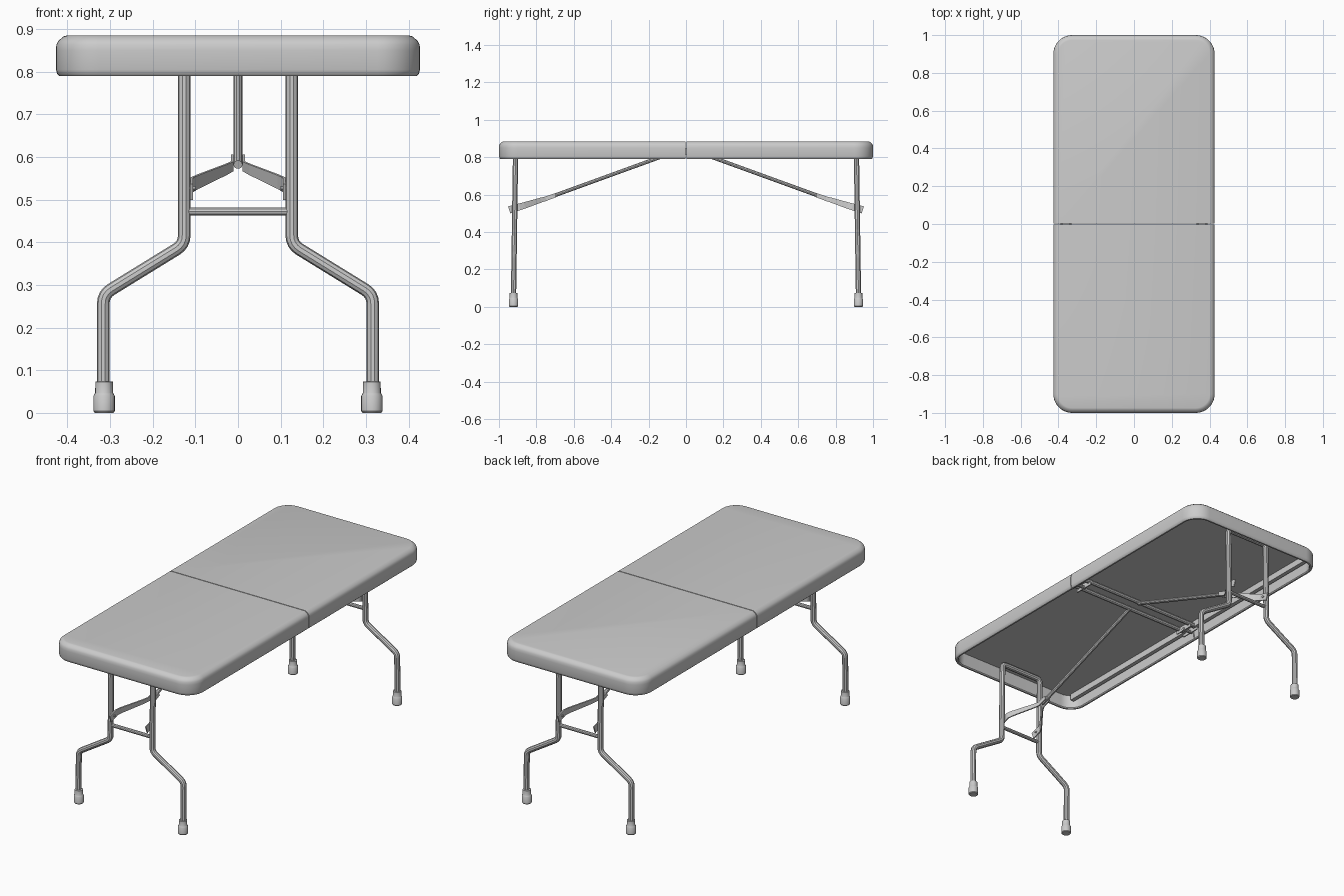
import bpy, bmesh, math
from mathutils import Vector

if "Cube" in bpy.data.objects:
    bpy.data.objects.remove(bpy.data.objects["Cube"])

W, L = 0.427, 1.0


def finish(ob, angle=35):
    bpy.ops.object.select_all(action='DESELECT')
    ob.select_set(True)
    bpy.context.view_layer.objects.active = ob
    bpy.ops.object.shade_smooth_by_angle(angle=math.radians(angle))
    return ob


def from_bm(name, bm):
    bmesh.ops.recalc_face_normals(bm, faces=bm.faces)
    me = bpy.data.meshes.new(name)
    bm.to_mesh(me)
    bm.free()
    ob = bpy.data.objects.new(name, me)
    bpy.context.collection.objects.link(ob)
    return ob


def fillet(pts, r):
    pts = [Vector(p) for p in pts]
    out = [pts[0]]
    for a, b, c in zip(pts, pts[1:], pts[2:]):
        p, q = b + (a - b).normalized() * r, b + (c - b).normalized() * r
        for i in range(5):
            t = i / 4
            out.append(p * (1 - t) ** 2 + b * 2 * t * (1 - t) + q * t * t)
    return out + [pts[-1]]


def tube(name, pts, r):
    cu = bpy.data.curves.new(name, 'CURVE')
    cu.dimensions = '3D'
    cu.bevel_depth, cu.bevel_resolution, cu.use_fill_caps = r, 3, True
    sp = cu.splines.new('POLY')
    sp.points.add(len(pts) - 1)
    for p, co in zip(sp.points, pts):
        p.co = (*co, 1)
    ob = bpy.data.objects.new(name, cu)
    bpy.context.collection.objects.link(ob)
    bpy.ops.object.select_all(action='DESELECT')
    ob.select_set(True)
    bpy.context.view_layer.objects.active = ob
    bpy.ops.object.convert(target='MESH')
    return finish(bpy.context.view_layer.objects.active)


def box(name, loc, size):
    bm = bmesh.new()
    bmesh.ops.create_cube(bm, size=1)
    for v in bm.verts:
        v.co = Vector([c * s + o for c, s, o in zip(v.co, size, loc)])
    return from_bm(name, bm)


def lathe(name, x, y, profile, n=20):
    bm = bmesh.new()
    rings = [[bm.verts.new((x + r * math.cos(2 * math.pi * i / n),
                            y + r * math.sin(2 * math.pi * i / n), z))
              for i in range(n)] for r, z in profile]
    for a, b in zip(rings, rings[1:]):
        for i in range(n):
            bm.faces.new((a[i], a[(i + 1) % n], b[(i + 1) % n], b[i]))
    bm.faces.new(rings[0])
    bm.faces.new(rings[-1])
    return finish(from_bm(name, bm))


def top_half(name, s):
    # hollow moulded shell: inset and height of each outline ring
    profile = [(0.026, 0.885), (0.018, 0.883), (0.006, 0.873), (0.001, 0.864),
               (0.0, 0.85), (0.0, 0.805), (0.003, 0.795), (0.008, 0.79),
               (0.016, 0.79), (0.02, 0.795), (0.022, 0.865)]
    bm = bmesh.new()
    rings = []
    for d, z in profile:
        r, n = 0.1 - d, 10
        arc = [(W - 0.1 + r * math.cos(a), L - 0.1 + r * math.sin(a))
               for a in [math.pi / 2 * i / n for i in range(n + 1)]]
        half = [(W - d, 0.002)] + arc
        pts = half + [(-x, y) for x, y in reversed(half)]
        rings.append([bm.verts.new((x, s * y, z)) for x, y in pts])
    for a, b in zip(rings, rings[1:]):
        for i in range(len(a) - 1):
            bm.faces.new((a[i], a[i + 1], b[i + 1], b[i]))
    bm.faces.new(rings[0])
    bm.faces.new(rings[-1])
    end = bm.faces.new([r[0] for r in rings] + [r[-1] for r in reversed(rings)])
    bmesh.ops.triangulate(bm, faces=[end])
    return finish(from_bm(name, bm))


def strap(name, pts, heights, n):
    # flat bar standing on edge, following the points
    bm = bmesh.new()
    rows = [[bm.verts.new(Vector(p) + n * h * k) for k in (-0.5, 0.5)]
            for p, h in zip(pts, heights)]
    for a, b in zip(rows, rows[1:]):
        bm.faces.new((a[0], b[0], b[1], a[1]))
    ob = from_bm(name, bm)
    m = ob.modifiers.new("thickness", 'SOLIDIFY')
    m.thickness, m.offset = 0.006, 0
    return ob


for s, end in ((-1, "front"), (1, "back")):
    top_half(end + "_tabletop", s)

    # underside rails and centre bar
    for x, side in ((-0.378, "left"), (0.378, "right")):
        box(f"{end}_{side}_rail", (x, s * 0.49, 0.848), (0.022, 0.92, 0.034))
    tube(end + "_centre_bar", [(-0.38, s * 0.04, 0.842), (0.38, s * 0.04, 0.842)], 0.012)

    # bent leg frame in one piece, with cross bar and feet
    def leg(x, z):
        return (x, s * (0.923 - 0.012 * z / 0.84), z)
    right = [leg(0.316, 0.03), leg(0.316, 0.278), leg(0.126, 0.395), leg(0.126, 0.846)]
    left = [(-x, y, z) for x, y, z in reversed(right)]
    tube(end + "_leg_frame", fillet(right + left, 0.022), 0.0148)
    tube(end + "_leg_cross_bar", [leg(-0.126, 0.472), leg(0.126, 0.472)], 0.010)
    for x, side in ((-0.314, "left"), (0.314, "right")):
        lathe(f"{end}_{side}_foot", x, s * 0.922,
              [(0.022, 0), (0.025, 0.004), (0.025, 0.04), (0.022, 0.045),
               (0.021, 0.047), (0.0205, 0.073), (0.018, 0.074)])

    # folding brace with two spreading straps
    tube(end + "_brace", [(0, s * 0.035, 0.838), (0, s * 0.74, 0.582)], 0.0105)
    n = Vector((0, s * 0.34, 0.94))
    for k, side in ((-1, "left"), (1, "right")):
        strap(f"{end}_{side}_brace_strap",
              [(k * 0.013, s * 0.70, 0.596), (k * 0.014, s * 0.75, 0.578),
               (k * 0.028, s * 0.775, 0.571), (k * 0.095, s * 0.865, 0.542),
               (k * 0.108, s * 0.89, 0.535), (k * 0.109, s * 0.945, 0.518)],
              [0.022, 0.024, 0.026, 0.034, 0.036, 0.040], n)
        tube(f"{end}_{side}_strap_pin",
             [(k * 0.100, s * 0.916, 0.527), (k * 0.126, s * 0.916, 0.527)], 0.006)

# fold hinges under the seam
for x, side in ((-0.36, "left"), (0.36, "right")):
    tube(side + "_hinge_pin", [(x - 0.03, 0, 0.824), (x + 0.03, 0, 0.824)], 0.009)
    for dx in (-0.022, 0.022):
        box(side + "_hinge_plate", (x + dx, 0, 0.832), (0.006, 0.11, 0.03))
